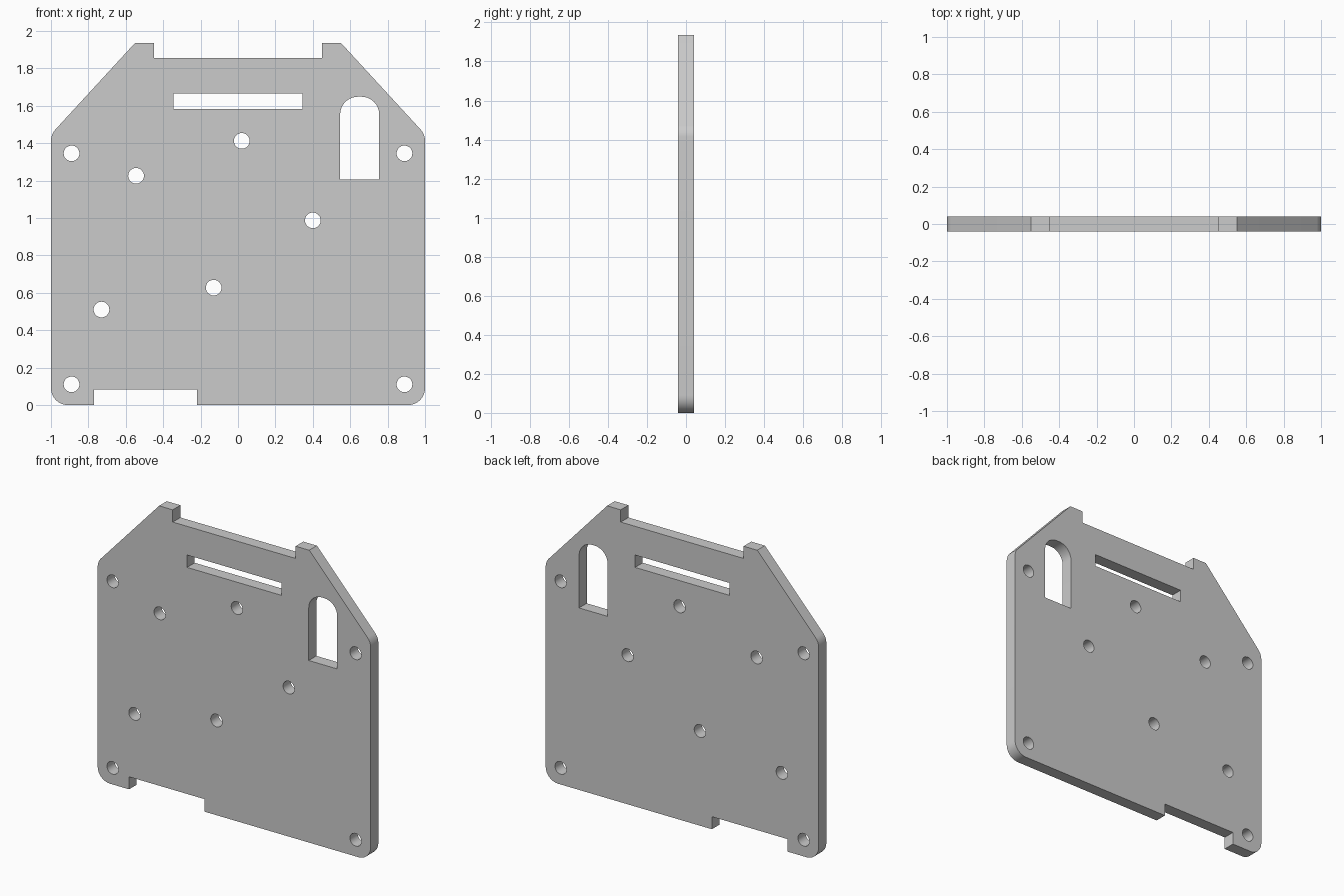
import bpy, bmesh, math
from mathutils import Vector

cube = bpy.data.objects.get("Cube")
if cube:
    bpy.data.objects.remove(cube, do_unlink=True)

HALF_THICKNESS = 0.04
ARC_STEPS = 10


def rounded(corners):
    """Turn (x, z, radius) corners into a closed loop with true fillet arcs."""
    loop = []
    for i, (x, z, radius) in enumerate(corners):
        corner = Vector((x, z))
        if radius == 0:
            loop.append(corner)
            continue
        a = (Vector(corners[i - 1][:2]) - corner).normalized()
        b = (Vector(corners[(i + 1) % len(corners)][:2]) - corner).normalized()
        half = a.angle(b) / 2
        centre = corner + (a + b).normalized() * radius / math.sin(half)
        start = corner + a * radius / math.tan(half) - centre
        end = corner + b * radius / math.tan(half) - centre
        sweep = start.angle(end)
        for k in range(ARC_STEPS + 1):
            t = k / ARC_STEPS
            loop.append(centre + (start * math.sin((1 - t) * sweep)
                                  + end * math.sin(t * sweep)) / math.sin(sweep))
    return loop


def circle(x, z, radius, sides=32):
    angles = [math.tau * i / sides for i in range(sides)]
    return [Vector((x + radius * math.cos(a), z + radius * math.sin(a))) for a in angles]


# Plate outline: rounded corners, notch below, two tabs on top
outline = rounded([
    (-1, 0, 0.09), (-0.77, 0, 0), (-0.77, 0.083, 0), (-0.218, 0.083, 0),
    (-0.218, 0, 0), (1, 0, 0.09), (1, 1.447, 0.09),
    (0.55, 1.936, 0), (0.45, 1.936, 0), (0.45, 1.855, 0),
    (-0.45, 1.855, 0), (-0.45, 1.936, 0), (-0.55, 1.936, 0), (-1, 1.447, 0.09),
])

# Slot and arched window
slot = rounded([(-0.345, 1.583, 0), (0.345, 1.583, 0), (0.345, 1.665, 0), (-0.345, 1.665, 0)])
window = rounded([(0.546, 1.205, 0), (0.755, 1.205, 0), (0.755, 1.648, 0.095), (0.546, 1.648, 0.095)])

# Round holes: four at the corners, five across the face
hole_centres = [(side * 0.89, z) for side in (-1, 1) for z in (0.11, 1.345)]
hole_centres += [(-0.545, 1.225), (0.02, 1.412), (0.40, 0.987), (-0.13, 0.627), (-0.73, 0.51)]
holes = [circle(x, z, 0.042) for x, z in hole_centres]

# Fill the profile with its openings and give it thickness
profile = bpy.data.curves.new("plate_profile", "CURVE")
profile.dimensions = "2D"
profile.fill_mode = "BOTH"
profile.extrude = HALF_THICKNESS
for loop in [outline, slot, window] + holes:
    spline = profile.splines.new("POLY")
    spline.points.add(len(loop) - 1)
    for point, co in zip(spline.points, loop):
        point.co = (co.x, co.y, 0, 1)
    spline.use_cyclic_u = True

plate = bpy.data.objects.new("mounting_plate", profile)
bpy.context.collection.objects.link(plate)
plate.rotation_euler.x = math.pi / 2
for obj in bpy.context.selected_objects:
    obj.select_set(False)
plate.select_set(True)
bpy.context.view_layer.objects.active = plate
bpy.ops.object.convert(target="MESH")
plate = bpy.context.object
bpy.ops.object.transform_apply(location=False, rotation=True, scale=False)

# Weld the faces to the rim and smooth only the arcs
bm = bmesh.new()
bm.from_mesh(plate.data)
bmesh.ops.remove_doubles(bm, verts=bm.verts, dist=0.0001)
bmesh.ops.recalc_face_normals(bm, faces=bm.faces)
bm.to_mesh(plate.data)
bm.free()
bpy.ops.object.shade_smooth_by_angle(angle=math.radians(30))
